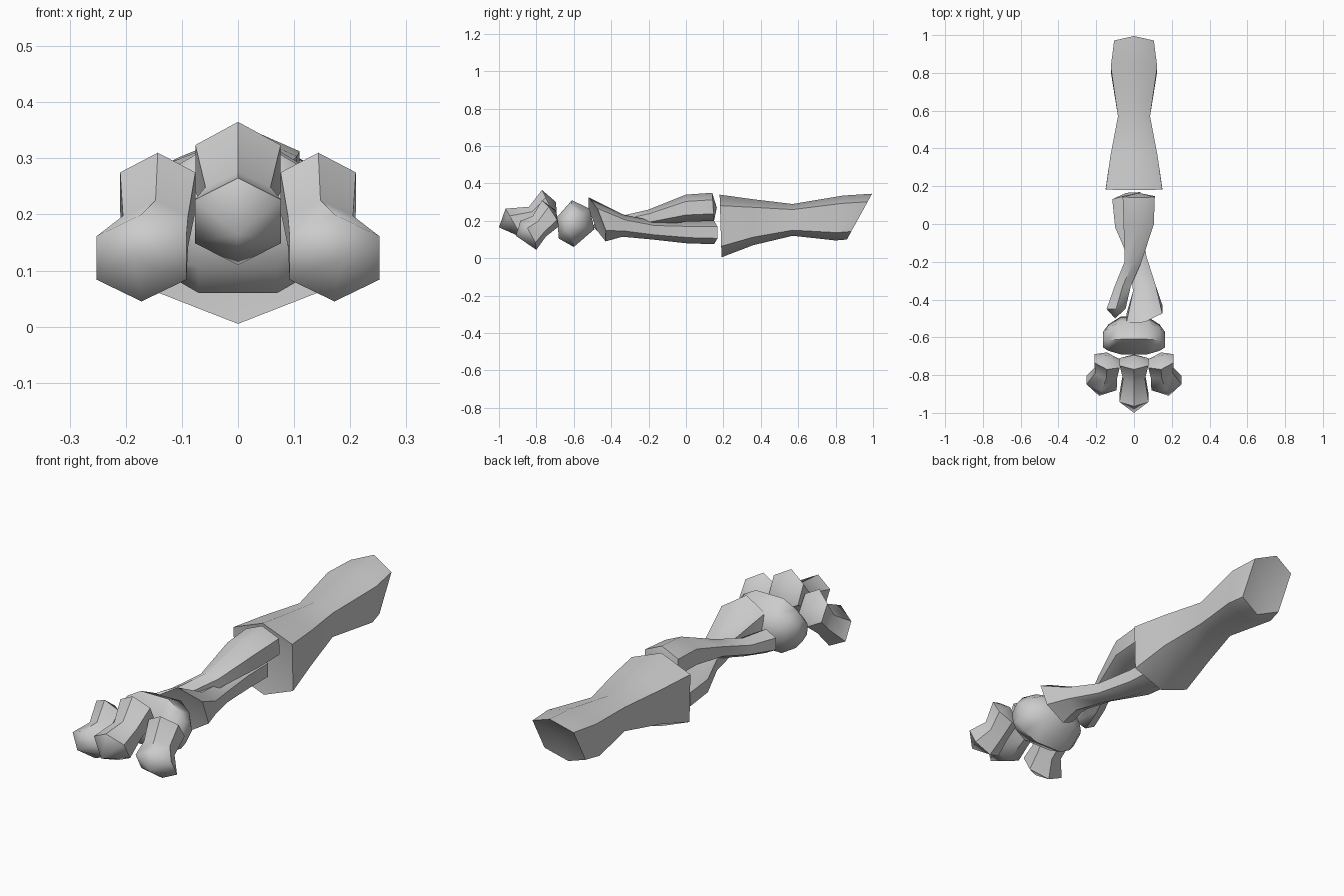
import bpy, math
from mathutils import Vector

if "Cube" in bpy.data.objects:
    bpy.data.objects.remove(bpy.data.objects["Cube"])

def bone(name, sections, start, end, shoulder=0.5, shear=0.0, flip=1):
    """Loft six-sided rings. Section = (centre x, half width, (y,z) top, (y,z) bottom)."""
    verts, faces = [], []
    for cx, w, top, bot in sections:
        t, b = Vector((cx, *top)), Vector((cx, *bot))
        mid, half = (t + b) / 2, (t - b) / 2
        side = Vector((w, w * shear, 0))
        for u, v in ((0, 1), (1, shoulder), (1, -shoulder), (0, -1), (-1, -shoulder), (-1, shoulder)):
            verts.append(mid + side * u + half * v)
    n = len(sections)
    for i in range(n - 1):
        for j in range(6):
            k = (j + 1) % 6
            faces.append((i*6 + j, i*6 + k, i*6 + 6 + k, i*6 + 6 + j))
    # fanned end caps, domed or hollow according to their centre point
    a = len(verts)
    verts += [Vector(start), Vector(end)]
    for j in range(6):
        k = (j + 1) % 6
        faces.append((a, k, j))
        faces.append((a + 1, (n-1)*6 + j, (n-1)*6 + k))
    verts = [(v.x * flip, v.y, v.z) for v in verts]
    if flip > 0:
        faces = [f[::-1] for f in faces]
    me = bpy.data.meshes.new(name)
    me.from_pydata(verts, [], faces)
    me.update()
    import bmesh
    bm = bmesh.new()
    bm.from_mesh(me)
    bmesh.ops.recalc_face_normals(bm, faces=bm.faces)
    bm.to_mesh(me)
    bm.free()
    ob = bpy.data.objects.new(name, me)
    bpy.context.collection.objects.link(ob)
    bpy.context.view_layer.objects.active = ob
    bpy.ops.object.select_all(action='DESELECT')
    ob.select_set(True)
    bpy.ops.object.shade_smooth_by_angle(angle=math.radians(50))
    return ob

# upper limb bone
bone("upper_bone", [
    (0, .15, (.18, .34), (.19, .005)),
    (0, .125, (.36, .315), (.36, .07)),
    (0, .085, (.57, .29), (.57, .12)),
    (0, .123, (.84, .335), (.80, .095)),
    (0, .105, (.995, .345), (.86, .10))],
    (0, .21, .19), (0, .90, .22), shoulder=.65)

# slender forearm bone, crossing over to the left
bone("forearm_bone_upper", [
    (.025, .085, (.14, .35), (.15, .20)),
    (.025, .08, (0, .34), (0, .195)),
    (-.005, .045, (-.2, .26), (-.2, .17)),
    (-.06, .043, (-.33, .23), (-.33, .145)),
    (-.095, .05, (-.45, .235), (-.45, .125))],
    (.025, .165, .27), (-.1, -.50, .17))

# broad forearm bone, passing below and flaring to the right
bone("forearm_bone_lower", [
    (-.04, .075, (.15, .20), (.15, .075)),
    (-.03, .07, (0, .20), (0, .08)),
    (.02, .045, (-.18, .20), (-.18, .10)),
    (.055, .06, (-.34, .235), (-.34, .115)),
    (.055, .095, (-.52, .325), (-.43, .09))],
    (-.04, .165, .14), (.055, -.455, .19), shear=.25)

# wrist block, lofted sideways from a hexagonal profile
wrist_profile = ((-.61, .31), (-.515, .265), (-.49, .155), (-.60, .06), (-.68, .105), (-.69, .22))
cy, cz = -.595, .185
verts, faces = [], []
rings = ((-.165, .4, -.02), (-.135, .7, -.01), (-.07, 1, 0), (.07, 1, 0), (.135, .7, -.01), (.165, .4, -.02))
for x, s, dy in rings:
    verts += [(x, cy + dy + (y - cy) * s, cz + (z - cz) * s) for y, z in wrist_profile]
for i in range(len(rings) - 1):
    for j in range(6):
        k = (j + 1) % 6
        faces.append((i*6 + j, i*6 + 6 + j, i*6 + 6 + k, i*6 + k))
faces += [tuple(range(6)), tuple(range(35, 29, -1))]
mesh = bpy.data.meshes.new("wrist")
mesh.from_pydata(verts, [], faces)
import bmesh
bm = bmesh.new()
bm.from_mesh(mesh)
bmesh.ops.recalc_face_normals(bm, faces=bm.faces)
bm.to_mesh(mesh)
bm.free()
wrist = bpy.data.objects.new("wrist", mesh)
bpy.context.collection.objects.link(wrist)
bpy.ops.object.select_all(action='DESELECT')
bpy.context.view_layer.objects.active = wrist
wrist.select_set(True)
bpy.ops.object.shade_smooth_by_angle(angle=math.radians(60))

# three toes
bone("middle_toe", [
    (0, .076, (-.77, .365), (-.69, .20)),
    (0, .058, (-.84, .275), (-.77, .17)),
    (0, .077, (-.965, .265), (-.875, .11))],
    (0, -.695, .30), (0, -1.0, .165))
for name, flip in (("right_toe", 1), ("left_toe", -1)):
    bone(name, [
        (.143, .067, (-.77, .31), (-.68, .17)),
        (.147, .058, (-.82, .225), (-.75, .115)),
        (.172, .08, (-.885, .20), (-.80, .045))],
        (.143, -.695, .255), (.185, -.91, .12), shear=.2, flip=flip)
